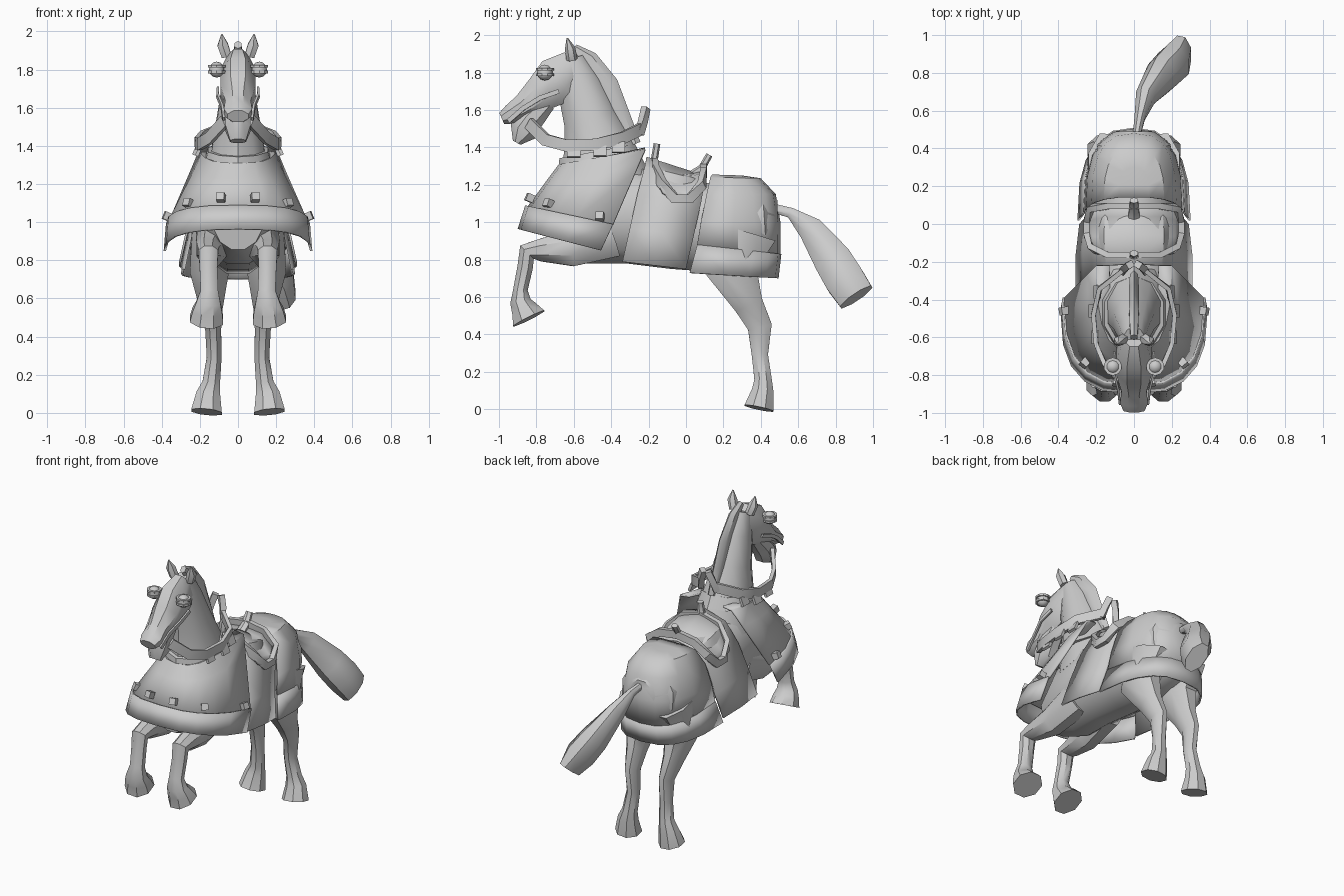
import bpy, math
from mathutils import Vector

if "Cube" in bpy.data.objects:
    bpy.data.objects.remove(bpy.data.objects["Cube"])


def finish(name, verts, faces, mirror=False, thick=0, angle=40):
    me = bpy.data.meshes.new(name)
    me.from_pydata([tuple(v) for v in verts], [], faces)
    ob = bpy.data.objects.new(name, me)
    bpy.context.collection.objects.link(ob)
    bpy.ops.object.select_all(action='DESELECT')
    ob.select_set(True)
    bpy.context.view_layer.objects.active = ob
    bpy.ops.object.mode_set(mode='EDIT')
    bpy.ops.mesh.select_all(action='SELECT')
    bpy.ops.mesh.normals_make_consistent(inside=False)
    bpy.ops.object.mode_set(mode='OBJECT')
    bpy.ops.object.shade_smooth_by_angle(angle=math.radians(angle))
    if mirror:
        ob.modifiers.new("mirror", 'MIRROR')
    if thick:
        m = ob.modifiers.new("thickness", 'SOLIDIFY')
        m.thickness = thick
    return ob


def grid(name, rows, closed=False, caps=(False, False), **kw):
    """Skin rows of points with quads."""
    n = len(rows[0])
    verts = [p for r in rows for p in r]
    faces = [(i*n + j, i*n + (j+1) % n, (i+1)*n + (j+1) % n, (i+1)*n + j)
             for i in range(len(rows)-1) for j in range(n if closed else n-1)]
    if caps[0]:
        faces.append(tuple(range(n)))
    if caps[1]:
        faces.append(tuple(range(len(verts)-n, len(verts))))
    return finish(name, verts, faces, **kw)


def loft(name, pts, n=8, **kw):
    """Tube through (x, y, z, half width, half depth) stations."""
    c = [Vector(p[:3]) for p in pts]
    rows = []
    for i, p in enumerate(pts):
        a, b = c[max(i-1, 0)], c[min(i+1, len(c)-1)]
        t = ((c[i]-a).normalized() + (b-c[i]).normalized()).normalized()
        side = Vector((1, 0, 0))
        side = (side - t*side.dot(t)).normalized()
        up = side.cross(t)
        rows.append([c[i] + side*p[3]*math.cos(k) + up*p[4]*math.sin(k)
                     for k in (2*math.pi*(j+.5)/n for j in range(n))])
    return grid(name, rows, True, (True, True), **kw)


def strap(name, pts, w, h, mirror=True):
    """Flat band whose wide side stays upright, following a path."""
    c = [Vector(p) for p in pts]
    rows = []
    for i in range(len(c)):
        t = (c[min(i+1, len(c)-1)] - c[max(i-1, 0)]).normalized()
        out = t.cross(Vector((0, 0, 1)))
        out = out.normalized() if out.length > .05 else Vector((1, 0, 0))
        up = out.cross(t)
        rows.append([c[i] + out*w*a + up*h*b for a, b in ((1, 1), (-1, 1), (-1, -1), (1, -1))])
    return grid(name, rows, True, (True, True), mirror=mirror)


def drape(name, levels, n=10, p=.75, cap=False):
    """Horseshoe cloth; levels are (half width, y ends, y apex, z ends, z apex)."""
    rows = []
    for w, ye, ya, ze, za in levels:
        r = []
        for i in range(n+1):
            a = math.pi*i/n
            s = max(math.sin(a), 0)**p
            x = math.copysign(abs(math.cos(a))**p, math.cos(a))*w
            r.append((x, ye+(ya-ye)*s, ze+(za-ze)*s))
        rows.append(r)
    return grid(name, rows, caps=(cap, False), thick=.012)


# Horse: trunk, neck, head, jaw, mane, tail
loft("body", [(0, .49, 1.0, .1, .12), (0, .42, 1.0, .2, .21), (0, .2, .97, .23, .25), (0, -.05, .98, .22, .24),
              (0, -.3, 1.04, .23, .27), (0, -.55, 1.03, .21, .26), (0, -.75, 1.0, .13, .15)], 12)
loft("neck", [(0, -.42, 1.15, .2, .26), (0, -.46, 1.36, .15, .2), (0, -.51, 1.55, .115, .145),
              (0, -.57, 1.73, .085, .12), (0, -.62, 1.87, .06, .08)], 10)
loft("head", [(0, -.59, 1.85, .06, .09), (0, -.68, 1.76, .1, .145), (0, -.78, 1.685, .1, .105),
              (0, -.87, 1.615, .072, .075), (0, -.94, 1.575, .08, .058), (0, -.985, 1.555, .06, .035)], 8)
loft("lower_jaw", [(0, -.74, 1.64, .06, .05), (0, -.83, 1.55, .07, .075), (0, -.87, 1.49, .07, .085),
                   (0, -.905, 1.425, .045, .025)], 8)
loft("mane", [(0, -.6, 1.93, .02, .025), (0, -.52, 1.87, .028, .05), (0, -.43, 1.73, .03, .07),
              (0, -.36, 1.57, .03, .06), (0, -.29, 1.41, .025, .05)], 6)
loft("tail", [(.01, .45, 1.08, .02, .025), (.03, .56, 1.05, .03, .03), (.06, .67, .96, .055, .075),
              (.15, .79, .79, .09, .11), (.21, .85, .69, .095, .115), (.25, .91, .6, .06, .108)], 8)

# Legs and ears
loft("front_leg", [(.12, -.4, .94, .1, .14), (.14, -.62, .86, .085, .105), (.155, -.78, .85, .062, .065),
                   (.155, -.85, .84, .055, .055), (.155, -.86, .76, .05, .045), (.15, -.885, .64, .05, .042),
                   (.155, -.885, .575, .07, .06), (.16, -.865, .535, .085, .075), (.165, -.84, .485, .095, .1)], mirror=True)
loft("hind_leg", [(.14, .3, .95, .11, .2), (.15, .24, .74, .11, .15), (.14, .335, .56, .065, .085),
                  (.13, .395, .44, .045, .07), (.125, .395, .29, .042, .047), (.14, .412, .16, .05, .05),
                  (.155, .41, .1, .068, .062), (.165, .39, .005, .087, .085)], mirror=True)
loft("ear", [(.06, -.61, 1.87, .03, .03), (.08, -.62, 1.93, .032, .028), (.085, -.635, 1.985, .004, .004)], 6, mirror=True)

# Eyes with banded lids
for sx in (-1, 1):
    bpy.ops.mesh.primitive_uv_sphere_add(segments=10, ring_count=6, radius=.042, location=(sx*.112, -.755, 1.8))
    bpy.context.object.name = "eye"
    bpy.ops.object.shade_smooth()
    for dz in (-.012, .018):
        bpy.ops.mesh.primitive_cylinder_add(vertices=10, radius=.048, depth=.014, location=(sx*.112, -.755, 1.8+dz))
        bpy.context.object.name = "eyelid"

# Chest armour with lower band
drape("chest_armour", [(.13, -.22, -.66, 1.4, 1.3), (.2, -.22, -.68, 1.39, 1.31), (.25, -.27, -.74, 1.27, 1.23),
                       (.37, -.39, -.85, .99, 1.08)])
drape("chest_band", [(.378, -.39, -.86, .99, 1.09), (.39, -.455, -.9, .85, .965)])
for x, y, z, r in ((.09, -.835, 1.13, .2), (.26, -.735, 1.1, .7), (.37, -.46, 1.03, 1.4)):
    for sx in (-1, 1):
        bpy.ops.mesh.primitive_cube_add(size=.042, location=(sx*x, y, z), rotation=(-.4, 0, sx*r))
        bpy.context.object.name = "stud"

# Rump armour with lower band
drape("rump_armour", [(.08, .14, .3, 1.255, 1.25), (.16, .13, .4, 1.24, 1.235), (.225, .11, .48, 1.15, 1.15),
                      (.255, .08, .505, 1.0, 1.0), (.265, .06, .505, .88, .82)], cap=True)
drape("rump_band", [(.27, .06, .51, .88, .83), (.3, .02, .495, .73, .7)])

# Saddle cloth hanging over both sides
front = [(0, -.21, 1.35), (.15, -.22, 1.3), (.22, -.26, 1.15), (.27, -.3, .97), (.31, -.34, .79)]
rear = [(0, .1, 1.25), (.15, .1, 1.22), (.23, .08, 1.1), (.255, .04, .92), (.29, 0, .75)]
middle = [((Vector(a)+Vector(b))/2 + Vector((.01 if i else 0, 0, 0))) for i, (a, b) in enumerate(zip(front, rear))]
grid("saddle_cloth", [front, middle, rear], mirror=True, thick=.012)

# Saddle: seat, side rim, pommel and cantle
seat = [[(0, y, z), (.13, y, z-.015), (.22, y*.8-.01, z-.1), (.25, y*.6-.02, zl)]
        for y, z, zl in ((-.17, 1.31, 1.16), (-.07, 1.28, 1.12), (.04, 1.265, 1.12), (.1, 1.28, 1.16))]
grid("saddle_seat", seat, mirror=True, thick=.015)
strap("saddle_rim", [(0, -.165, 1.32), (.13, -.165, 1.29), (.22, -.13, 1.21), (.25, -.06, 1.125),
                     (.25, .02, 1.125), (.225, .085, 1.2), (.13, .095, 1.27), (0, .095, 1.29)], .016, .026)
loft("pommel", [(0, -.13, 1.26, .035, .025), (0, -.17, 1.33, .028, .02), (0, -.155, 1.42, .024, .018)], 6)
loft("cantle", [(0, .03, 1.25, .035, .025), (0, .085, 1.29, .03, .02), (0, .125, 1.36, .024, .018)], 6)

# Reins, scalloped tabs, bridle and neck collar
rein = [(.07, -.84, 1.53), (.15, -.75, 1.44), (.2, -.64, 1.41), (.215, -.48, 1.415), (.18, -.34, 1.45), (.05, -.24, 1.5)]
strap("reins", rein, .012, .032)
strap("rein_end", [(.06, -.25, 1.47), (.045, -.23, 1.54), (.02, -.215, 1.61)], .018, .02)
for x, y, z in ((.205, -.6, 1.375), (.22, -.46, 1.38), (.195, -.36, 1.4)):
    for sx in (-1, 1):
        bpy.ops.mesh.primitive_cube_add(size=1, location=(sx*x, y, z), rotation=(0, sx*-.4, 0))
        bpy.context.object.scale = (.018, .07, .06)
        bpy.context.object.name = "rein_tab"
strap("bridle", [(.075, -.95, 1.54), (.085, -.87, 1.61), (.108, -.78, 1.665), (.105, -.68, 1.7)], .006, .012)
loft("neck_collar", [(0, -.46, 1.3, .19, .23), (0, -.475, 1.38, .165, .205)], 10)
